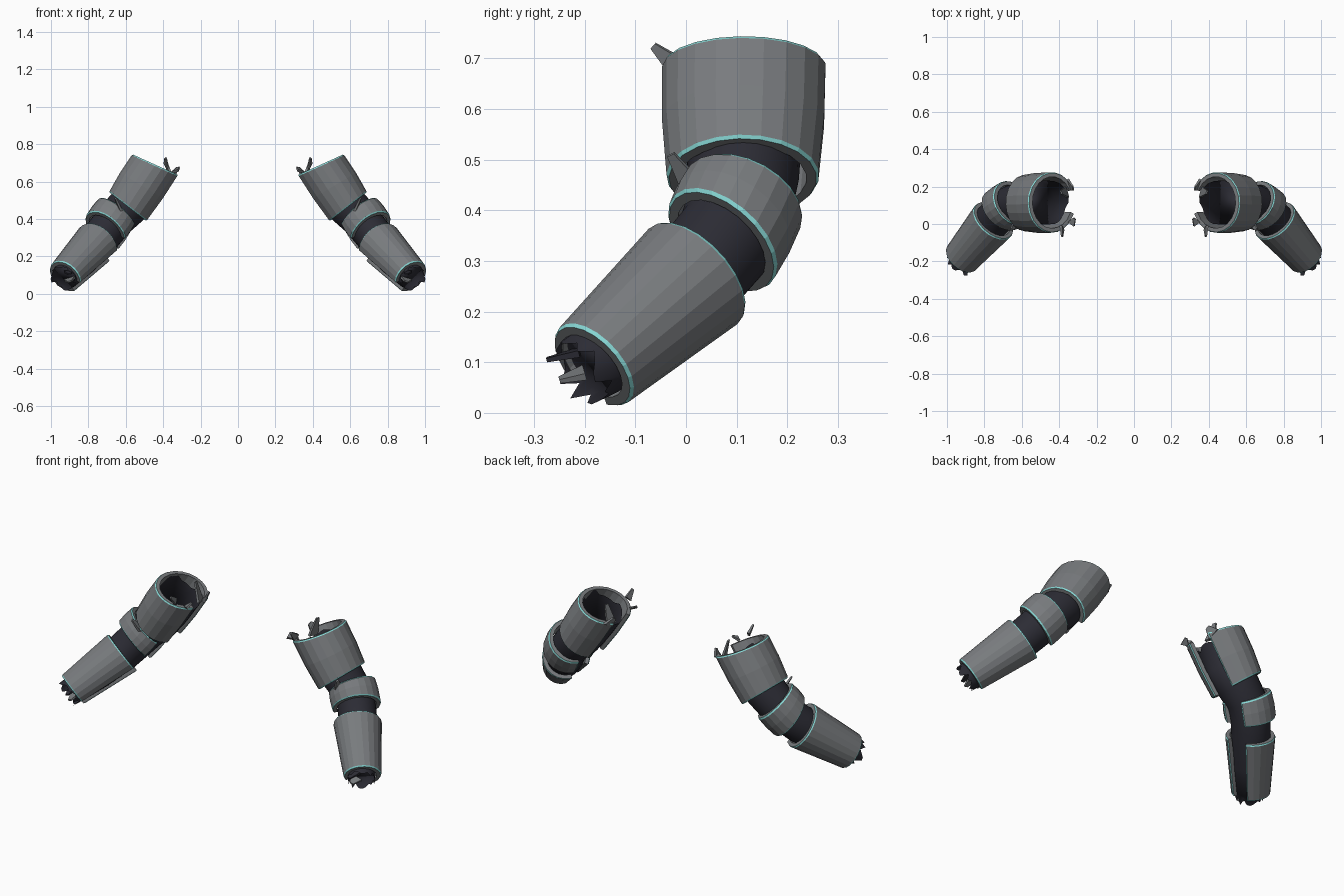
import bpy, bmesh, math, random
from mathutils import Vector as V

if "Cube" in bpy.data.objects:
    bpy.data.objects.remove(bpy.data.objects["Cube"])

random.seed(4)


def material(name, rgb):
    m = bpy.data.materials.new(name)
    m.diffuse_color = (*rgb, 1)
    m.use_nodes = True
    m.node_tree.nodes["Principled BSDF"].inputs["Base Color"].default_value = m.diffuse_color
    return m


GREY = material("plate grey", (0.19, 0.20, 0.21))
TEAL = material("trim teal", (0.25, 0.70, 0.68))
DARK = material("sleeve dark", (0.025, 0.025, 0.035))


def finish(bm, name, mats, smooth=None):
    """Turn a bmesh into an object mirrored to the other arm."""
    bmesh.ops.recalc_face_normals(bm, faces=bm.faces)
    me = bpy.data.meshes.new(name)
    bm.to_mesh(me)
    bm.free()
    for m in mats:
        me.materials.append(m)
    ob = bpy.data.objects.new(name, me)
    bpy.context.collection.objects.link(ob)
    ob.modifiers.new("other_arm", 'MIRROR').use_mirror_merge = False
    if smooth:
        bpy.context.view_layer.objects.active = ob
        ob.select_set(True)
        bpy.ops.object.shade_smooth_by_angle(angle=smooth)
        ob.select_set(False)
    return ob


def frame(normal, inward):
    n = V(normal).normalized()
    u = V(inward)
    u = (u - n * u.dot(n)).normalized()
    return u, n.cross(u), n


def plate(name, top, bottom, gap, thick=0.024, bulge=0.0, segs=18, trim=0.007):
    """Open C-shaped shell between two tilted rings: (centre, normal, inward, ru, rv)."""
    length = (V(bottom[0]) - V(top[0])).length
    e = trim / length
    rows = [0, e, 0.5, 1 - e, 1]
    lo, hi = math.radians(gap[0]), math.radians(360 - gap[1])
    edge = trim / top[4]
    cols = [lo] + [lo + edge + (hi - lo - 2 * edge) * i / segs for i in range(segs + 1)] + [hi]
    f0, f1 = frame(*top[1:3]), frame(*bottom[1:3])

    def point(t, a, inset):
        out = []
        for ring, (u, v, _) in ((top, f0), (bottom, f1)):
            grow = bulge * 4 * t * (1 - t) - inset
            out.append(V(ring[0]) + u * (ring[3] + grow) * math.cos(a)
                       + v * (ring[4] + grow) * math.sin(a))
        return out[0].lerp(out[1], t)

    bm = bmesh.new()
    nr, nc = len(rows) - 1, len(cols) - 1

    def border(i, j):
        return i in (0, nr) or j in (0, nc)

    # trimmed edges are bevelled slightly inward
    outer = [[bm.verts.new(point(t, a, 0.004 if border(i, j) else 0))
              for j, a in enumerate(cols)] for i, t in enumerate(rows)]
    inner = [[bm.verts.new(point(t, a, thick)) for a in cols] for t in rows]
    for i in range(nr):
        for j in range(nc):
            for grid in (outer, inner):
                f = bm.faces.new((grid[i][j], grid[i][j + 1], grid[i + 1][j + 1], grid[i + 1][j]))
                if grid is outer and (i in (0, nr - 1) or j in (0, nc - 1)):
                    f.material_index = 1
    for i in (0, nr):
        for j in range(nc):
            bm.faces.new((outer[i][j], outer[i][j + 1], inner[i][j + 1], inner[i][j]))
    for j in (0, nc):
        for i in range(nr):
            bm.faces.new((outer[i][j], outer[i + 1][j], inner[i + 1][j], inner[i][j]))
    return finish(bm, name, (GREY, TEAL))


# Armour plates, open on the side facing the body
plate("upper_arm_plate",
      ((0.437, 0.115, 0.688), (0.41, 0, -0.91), (-0.91, 0, -0.41), 0.14, 0.162),
      ((0.585, 0.112, 0.463), (0.6, 0, -0.77), (-0.77, 0, -0.62), 0.132, 0.15),
      (28, 22), bulge=0.005)
plate("elbow_plate",
      ((0.648, 0.115, 0.425), (0.6, -0.35, -0.7), (-0.8, 0, -0.6), 0.128, 0.125),
      ((0.71, 0.07, 0.338), (0.55, -0.55, -0.62), (-0.8, 0, -0.6), 0.13, 0.128),
      (24, 30), bulge=0.004)
plate("forearm_plate",
      ((0.75, 0.02, 0.275), (0.52, -0.63, -0.57), (-0.8, -0.1, -0.6), 0.125, 0.13),
      ((0.925, -0.185, 0.092), (0.52, -0.63, -0.57), (-0.8, -0.1, -0.6), 0.097, 0.1),
      (30, 22))

# Dark inner sleeve running from shoulder to wrist, torn at both ends
path = [((0.455, 0.115, 0.66), 0.118), ((0.52, 0.115, 0.56), 0.115), ((0.59, 0.113, 0.465), 0.11),
        ((0.65, 0.105, 0.405), 0.104), ((0.70, 0.08, 0.345), 0.102), ((0.755, 0.02, 0.275), 0.1),
        ((0.84, -0.085, 0.18), 0.09), ((0.915, -0.18, 0.1), 0.074), ((0.932, -0.205, 0.085), 0.07)]
bm = bmesh.new()
rings, SIDES = [], 24
for k, (c, r) in enumerate(path):
    a, b = path[max(k - 1, 0)][0], path[min(k + 1, len(path) - 1)][0]
    u, v, n = frame(V(b) - V(a), (-0.8, 0, -0.6))
    ring = []
    for s in range(SIDES):
        ang = 2 * math.pi * s / SIDES
        torn = random.uniform(-0.02, 0.028) if k == len(path) - 1 else 0
        if k == 0:
            torn = random.uniform(-0.02, 0.02)
        ring.append(bm.verts.new(V(c) + r * (u * math.cos(ang) + v * math.sin(ang)) + n * torn))
    rings.append(ring)
for p, q in zip(rings, rings[1:]):
    for s in range(SIDES):
        t = (s + 1) % SIDES
        bm.faces.new((p[s], p[t], q[t], q[s]))
bm.faces.new(rings[1])
bm.faces.new(rings[-2])
finish(bm, "inner_sleeve", (DARK,), math.radians(35))


def shard(name, base, tip, width, mat):
    """Thin torn fragment: a four sided wedge from base to tip."""
    base, tip = V(base), V(tip)
    u, v, _ = frame(tip - base, (0.3, 1, 0.2))
    bm = bmesh.new()
    low = [bm.verts.new(base + u * width * a + v * 0.007 * b) for a, b in ((1, 1), (-1, 1), (-1, -1), (1, -1))]
    top = [bm.verts.new(tip + u * width * 0.35 * a + v * 0.004 * b) for a, b in ((1, 1), (-1, 1), (-1, -1), (1, -1))]
    bm.faces.new(low)
    bm.faces.new(top)
    for i in range(4):
        j = (i + 1) % 4
        bm.faces.new((low[i], low[j], top[j], top[i]))
    finish(bm, name, (mat,))


# Torn fragments at the shoulder opening, elbow and wrist
shard("shoulder_tab", (0.385, -0.02, 0.685), (0.385, -0.065, 0.725), 0.02, GREY)
shard("shoulder_shard_front", (0.335, 0.0, 0.655), (0.318, 0.03, 0.675), 0.02, GREY)
shard("shoulder_shard_mid", (0.36, 0.17, 0.62), (0.39, 0.17, 0.725), 0.03, GREY)
shard("shoulder_shard_back", (0.35, 0.21, 0.63), (0.325, 0.19, 0.67), 0.035, GREY)
shard("elbow_tab", (0.63, 0.01, 0.45), (0.655, -0.03, 0.51), 0.022, GREY)
shard("wrist_shard_upper", (0.905, -0.21, 0.12), (0.9, -0.275, 0.105), 0.025, DARK)
shard("wrist_shard_inner", (0.9, -0.2, 0.08), (0.9, -0.25, 0.065), 0.03, GREY)
